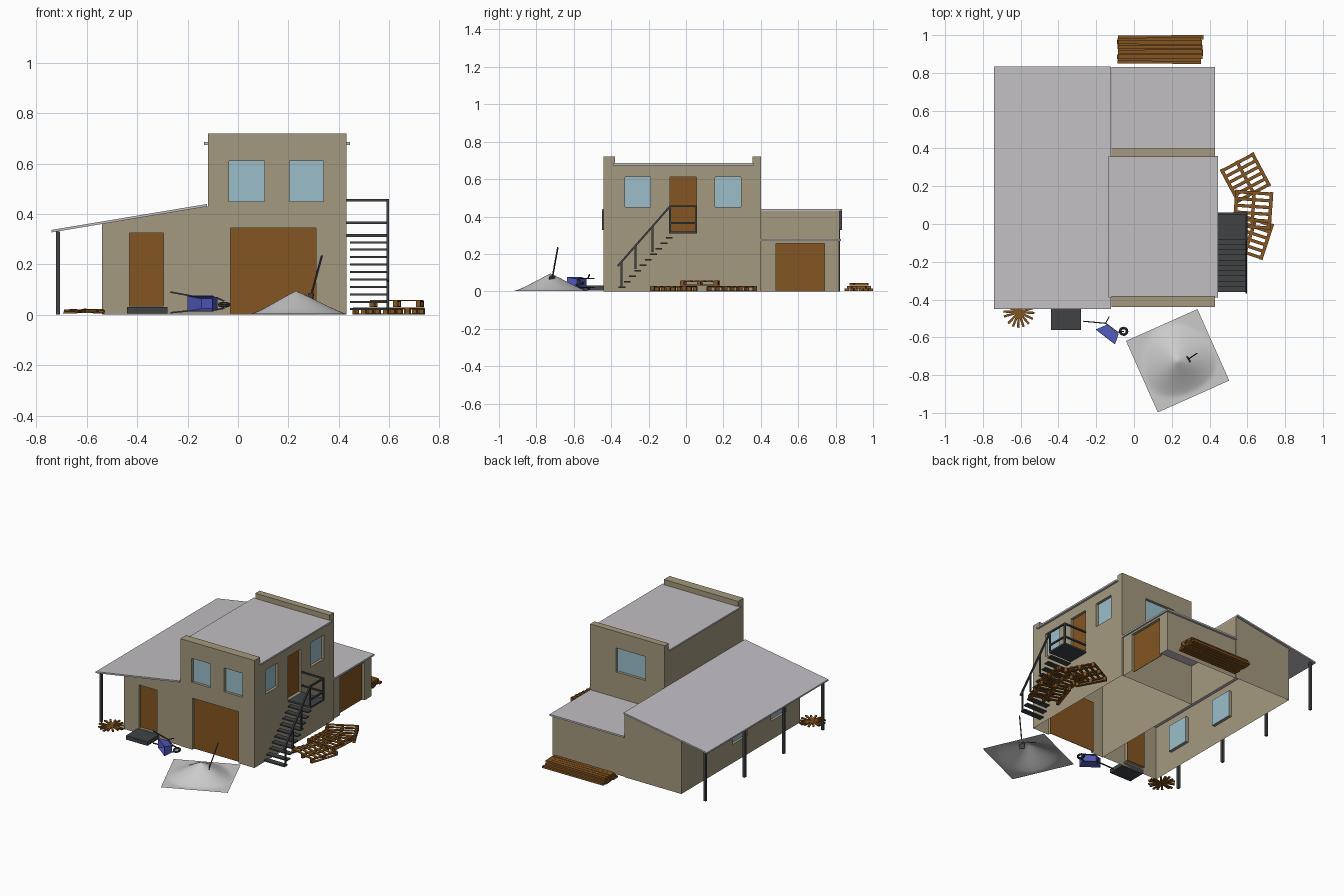
import bpy, bmesh, math, random
from mathutils import Vector as V, Matrix as M

if "Cube" in bpy.data.objects:
    bpy.data.objects.remove(bpy.data.objects["Cube"])

random.seed(4)
def material(name, rgb):
    m = bpy.data.materials.new(name)
    m.diffuse_color = (*rgb, 1)
    m.use_nodes = True
    m.node_tree.nodes["Principled BSDF"].inputs["Base Color"].default_value = m.diffuse_color
    return m
PLASTER = material("plaster", (.37, .32, .21))
WOOD = material("wood", (.23, .09, .015))
GLASS = material("glass", (.33, .52, .60))
METAL = material("dark_metal", (.05, .055, .06))
ROOF = material("roof_sheet", (.54, .52, .55))
BLUE = material("blue_paint", (.08, .10, .50))

def finish(bm, name, mat=None, smooth=False):
    me = bpy.data.meshes.new(name)
    bm.to_mesh(me)
    bm.free()
    if mat:
        me.materials.append(mat)
    if smooth:
        for p in me.polygons:
            p.use_smooth = True
    ob = bpy.data.objects.new(name, me)
    bpy.context.collection.objects.link(ob)
    return ob

def add_box(bm, c, s, rot=M()):
    bmesh.ops.create_cube(bm, size=1, matrix=M.Translation(c) @ rot.to_4x4() @ M.Diagonal((*s, 1)))

def bounds(bm, lo, hi):
    lo, hi = V(lo), V(hi)
    add_box(bm, (lo + hi) / 2, hi - lo)

def block(name, lo, hi, mat=None):
    bm = bmesh.new()
    bounds(bm, lo, hi)
    return finish(bm, name, mat)

def bar(bm, p, q, w, h=None):
    p, q = V(p), V(q)
    d = q - p
    add_box(bm, (p + q) / 2, (w, h or w, d.length), d.to_track_quat('Z', 'Y').to_matrix())

def wall(bm, axis, pos, n, u0, u1, top, holes=(), depth=.018):
    """Single-skin wall facing n along x or y, with recessed openings (name, u0, u1, v0, v1, mat)."""
    top = top if callable(top) else (lambda u, t=top: t)
    def P(u, v, d=0):
        w = pos - n * d
        return V((w, u, v)) if axis == 'x' else V((u, w, v))
    def face(*pts):
        bm.faces.new([bm.verts.new(p) for p in pts])
    us = sorted({u0, u1, *[x for h in holes for x in h[1:3]]})
    vs = sorted({0, *[x for h in holes for x in h[3:5]]}) + [None]
    z = lambda u, v: top(u) if v is None else v
    for a, b in zip(us, us[1:]):
        for c, d in zip(vs, vs[1:]):
            inside = d is not None and any(
                h[1] <= a and b <= h[2] and h[3] <= c and d <= h[4] for h in holes)
            if not inside:
                face(P(a, z(a, c)), P(b, z(b, c)), P(b, z(b, d)), P(a, z(a, d)))
    for name, a, b, c, d, mat in holes:
        ring = [(a, c), (b, c), (b, d), (a, d)]
        for p, q in zip(ring, ring[1:] + ring[:1]):
            if p[1] == q[1] == 0:
                continue
            face(P(*p), P(*q), P(*q, depth), P(*p, depth))
        lo, hi = P(a, c, depth), P(b, d, depth + .003)
        block(name, [min(x) for x in zip(lo, hi)], [max(x) for x in zip(lo, hi)], mat)

def finish_walls(bm, name):
    bmesh.ops.remove_doubles(bm, verts=bm.verts, dist=.0005)
    bmesh.ops.recalc_face_normals(bm, faces=bm.faces)
    finish(bm, name, PLASTER)

# Main two-storey block
bm = bmesh.new()
wall(bm, 'y', -.44, -1, -.12, .43, .68, [
    ("garage_door", -.03, .31, 0, .345, WOOD),
    ("front_window_left", -.035, .105, .45, .61, GLASS),
    ("front_window_right", .205, .34, .45, .61, GLASS)])
wall(bm, 'x', .43, 1, -.44, .40, .68, [
    ("upper_door", -.085, .055, .32, .61, WOOD),
    ("side_window_front", -.325, -.19, .45, .61, GLASS),
    ("side_window_back", .155, .295, .45, .61, GLASS)])
wall(bm, 'y', .40, 1, -.12, .43, .68, [("back_window", .02, .24, .45, .61, GLASS)])
wall(bm, 'x', -.12, -1, -.44, .40, .68)
finish_walls(bm, "main_walls")
block("main_roof", (-.135, -.39, .674), (.445, .36, .685), ROOF)
block("front_parapet", (-.12, -.44, .68), (.43, -.38, .72), PLASTER)
block("back_parapet", (-.12, .355, .68), (.43, .40, .72), PLASTER)

# Left wing with lean-to roof on posts
slope = lambda x: .36 + (x + .54) / .42 * .07
bm = bmesh.new()
wall(bm, 'y', -.435, -1, -.54, -.12, slope, [("entry_door", -.43, -.295, .035, .325, WOOD)])
wall(bm, 'x', -.54, -1, -.435, .82, .36, [
    ("wing_window_front", -.29, -.13, .125, .30, GLASS),
    ("wing_window_back", .12, .28, .125, .30, GLASS)])
wall(bm, 'y', .82, 1, -.54, -.12, slope)
wall(bm, 'x', -.12, 1, .40, .82, .43)
finish_walls(bm, "wing_walls")
roof = block("wing_roof", (-.74, -.45, 0), (-.122, .835, .01), ROOF)
for v in roof.data.vertices:
    v.co.z += slope(v.co.x)
bm = bmesh.new()
for i in range(4):
    y = -.43 + i * .415
    bounds(bm, (-.722, y - .008, 0), (-.706, y + .008, .331))
finish(bm, "roof_posts", METAL)

# Low rear extension
bm = bmesh.new()
wall(bm, 'x', .42, 1, .40, .815, .27, [("rear_garage_door", .48, .74, 0, .255, WOOD)])
wall(bm, 'y', .815, 1, -.12, .42, .27)
finish_walls(bm, "extension_walls")
block("extension_roof", (-.12, .40, .268), (.43, .83, .279), ROOF)

# Outside staircase and railing
bm = bmesh.new()
bounds(bm, (.43, -.085, .308), (.60, .06, .32))
for i in range(10):
    y, z = -.36 + i * .028, .018 + i * .0295
    bounds(bm, (.445, y, z), (.595, y + .036, z + .008))
finish(bm, "stair_treads", METAL)
bm = bmesh.new()
X = .594
bar(bm, (X, -.365, .135), (X, -.085, .455), .01)
for z in (.365, .455):
    bar(bm, (X, -.085, z), (X, .06, z), .01)
    bar(bm, (.43, .055, z), (X, .055, z), .01)
for y, a, b in ((-.345, .02, .158), (-.27, .12, .244), (-.18, .21, .347), (-.085, .31, .46), (.055, .31, .46)):
    bar(bm, (X, y, a), (X, y, b), .01)
finish(bm, "stair_railing", METAL)

# Door step
block("door_step", (-.44, -.56, .004), (-.28, -.435, .03), METAL)

# Pallets
def pallet(name, x, y, z, deg):
    bm = bmesh.new()
    L = .2
    for i in (-1, 0, 1):
        add_box(bm, (i * .092, 0, .003), (.018, L, .005))
        add_box(bm, (i * .092, 0, .0225), (.018, L, .005))
        for j in (-1, 0, 1):
            add_box(bm, (i * .092, j * .09, .0125), (.018, .02, .015))
    for i in range(6):
        add_box(bm, (0, -.09 + i * .036, .0265), (L, .017, .005))
    ob = finish(bm, name, WOOD)
    ob.location = (x, y, z)
    ob.rotation_euler.z = math.radians(deg)
pallet("pallet_back", .59, .245, 0, 28)
pallet("pallet_front", .615, -.065, 0, -18)
pallet("pallet_top", .63, .075, .03, -4)

# Stacked planks behind the house
bm = bmesh.new()
for layer, (n, y0) in enumerate(((6, .86), (5, .873), (4, .886))):
    for i in range(n):
        a, b = random.uniform(-.09, -.083), random.uniform(.352, .37)
        y = y0 + i * .0255
        add_box(bm, ((a + b) / 2, y, .008 + layer * .0145), (b - a, .023, .013),
                M.Rotation(random.uniform(-.008, .008), 3, 'Z'))
finish(bm, "plank_stack", WOOD)

# Scattered sticks
bm = bmesh.new()
for i in range(8):
    a = math.pi * i / 8 + random.uniform(-.12, .12)
    d = V((math.cos(a), math.sin(a), random.uniform(-.06, .06))) * .082
    c = V((-.61, -.467, .011 + .001 * i))
    bar(bm, c - d, c + d, .012, .008)
finish(bm, "loose_sticks", WOOD)

# Sand heap on a square sheet
bm = bmesh.new()
bmesh.ops.create_grid(bm, x_segments=32, y_segments=32, size=.207)
for v in bm.verts:
    r = v.co.xy.length * (1 + .06 * math.sin(3 * math.atan2(v.co.y, v.co.x)))
    t = max(0, 1 - r / .195)
    v.co.z = .002 + .093 * t ** 1.25 * (1 - .12 * t * t) / .88
heap = finish(bm, "sand_heap", smooth=True)
heap.location = (.231, -.724, 0)
heap.rotation_euler.z = math.radians(24)

# Shovel stuck in the heap
bm = bmesh.new()
bar(bm, (.287, -.716, .065), (.333, -.685, .235), .006)
bar(bm, (.282, -.72, .035), (.291, -.714, .085), .035, .004)
finish(bm, "shovel", METAL)

# Wheelbarrow lying on its side: local x = forward, -y = open side, z = up
place = M.Translation((-.13, -.58, 0)) @ M.Rotation(math.radians(-38), 4, 'Z')
bm = bmesh.new()
rim = [(-.07, -.026, .012), (.058, -.026, .012), (.058, -.026, .076), (-.07, -.026, .076)]
base = [(-.04, .028, .022), (.04, .028, .022), (.04, .028, .066), (-.04, .028, .066)]
R, B = [[bm.verts.new(p) for p in q] for q in (rim, base)]
for i in range(4):
    j = (i + 1) % 4
    bm.faces.new((R[i], R[j], B[j], B[i]))
bm.faces.new(B)
bmesh.ops.recalc_face_normals(bm, faces=bm.faces)
tub = finish(bm, "barrow_tub", BLUE)
tub.matrix_world = place
tub.modifiers.new("thickness", 'SOLIDIFY').thickness = .004
bm = bmesh.new()
wheel_c = V((-.055, -.568, .04))
for z, end in ((.02, .008), (.068, .09)):
    front = place @ V((.03, .032, z))
    rear = place @ V((-.05, .03, z))
    bar(bm, wheel_c + V((0, 0, (z - .044) * .6)), front, .006)
    bar(bm, front, rear, .006)
    bar(bm, rear, (-.268, -.515, end), .006)
    bar(bm, rear, rear + V((.02, .035, 0)), .005)
finish(bm, "barrow_frame", METAL)
bpy.ops.mesh.primitive_torus_add(major_radius=.018, minor_radius=.007, major_segments=20, minor_segments=8,
                                 location=wheel_c, rotation=(math.radians(15), 0, 0))
wheel = bpy.context.object
wheel.name = "barrow_wheel"
wheel.data.materials.append(METAL)
bpy.ops.object.shade_smooth_by_angle()
